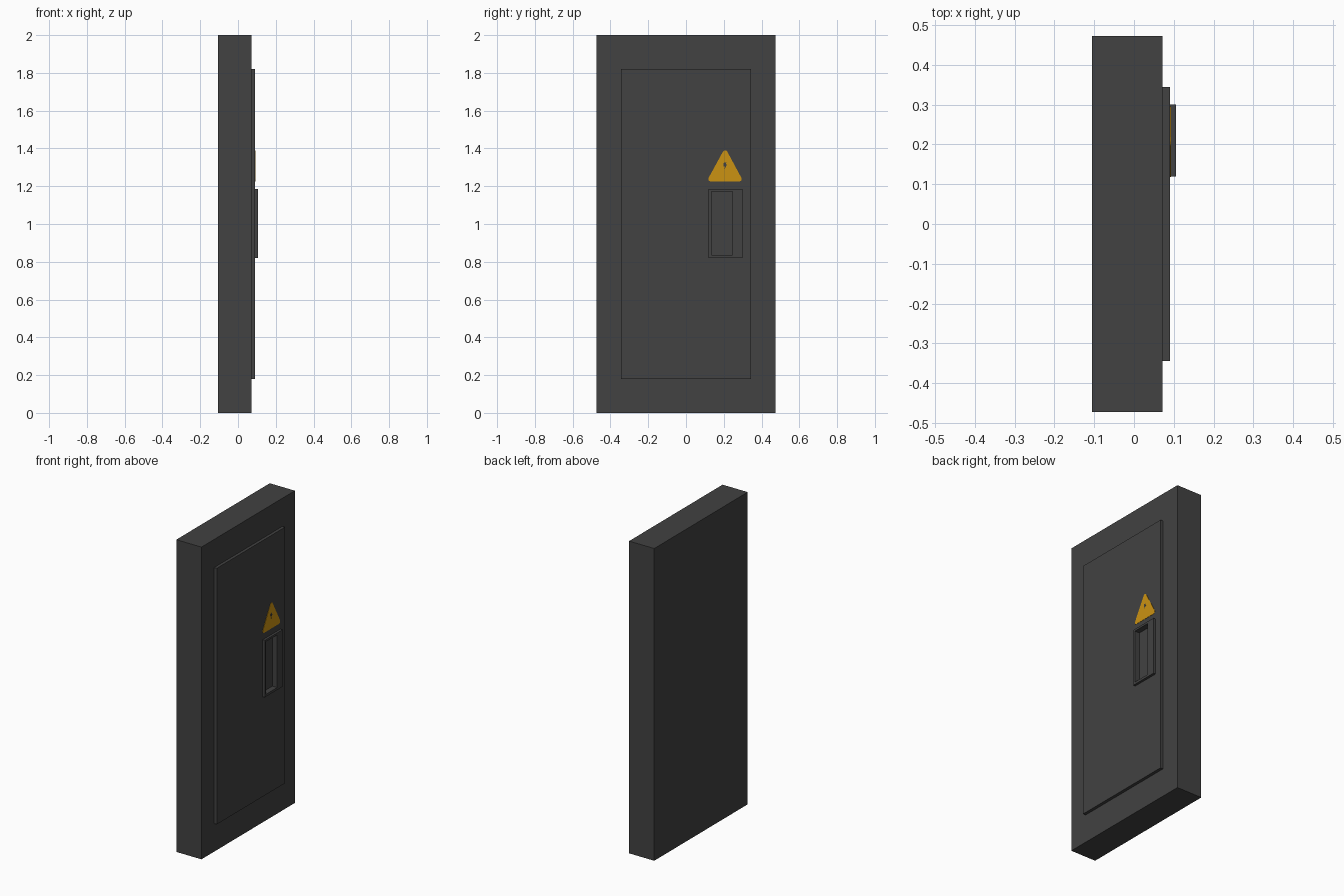
import bpy, bmesh, math
from mathutils import Vector

if "Cube" in bpy.data.objects:
    bpy.data.objects.remove(bpy.data.objects["Cube"])


def material(name, rgb):
    m = bpy.data.materials.new(name)
    m.diffuse_color = (*rgb, 1.0)
    m.use_nodes = True
    m.node_tree.nodes["Principled BSDF"].inputs["Base Color"].default_value = m.diffuse_color
    return m


GREY = material("dark grey metal", (0.054, 0.054, 0.054))
YELLOW = material("warning yellow", (0.60, 0.29, 0.006))


def finish(bm, name, mat):
    bmesh.ops.recalc_face_normals(bm, faces=bm.faces)
    me = bpy.data.meshes.new(name)
    bm.to_mesh(me)
    bm.free()
    me.materials.append(mat)
    ob = bpy.data.objects.new(name, me)
    bpy.context.collection.objects.link(ob)
    return ob


def plate(name, pts, x0, x1, mat):
    """Extrude a (y, z) outline from x0 to x1."""
    bm = bmesh.new()
    face = bm.faces.new([bm.verts.new((x0, y, z)) for y, z in pts])
    ext = bmesh.ops.extrude_face_region(bm, geom=[face], use_keep_orig=True)
    verts = [g for g in ext["geom"] if isinstance(g, bmesh.types.BMVert)]
    bmesh.ops.translate(bm, verts=verts, vec=(x1 - x0, 0, 0))
    return finish(bm, name, mat)


def rect(y0, y1, z0, z1):
    return [(y0, z0), (y1, z0), (y1, z1), (y0, z1)]


def frame(name, outer, hole, x0, x1, mat):
    """Raised plate with a rectangular opening; open where it meets the part behind."""
    bm = bmesh.new()
    loops = {(i, x): [bm.verts.new((x, y, z)) for y, z in r]
             for i, r in enumerate((outer, hole)) for x in (x0, x1)}

    def bridge(a, b):
        for i in range(4):
            j = (i + 1) % 4
            bm.faces.new((a[i], a[j], b[j], b[i]))

    bridge(loops[0, x0], loops[0, x1])
    bridge(loops[0, x1], loops[1, x1])
    bridge(loops[1, x1], loops[1, x0])
    ob = finish(bm, name, mat)
    # make sure the front points to +x
    if any(p.normal.x < -0.5 for p in ob.data.polygons):
        ob.data.flip_normals()
    return ob


# cabinet / door body
plate("door_body", rect(-0.473, 0.473, 0, 2), -0.106, 0.072, GREY)

# raised panel and handle surround, both open at the grip recess
recess = rect(0.134, 0.245, 0.835, 1.172)
frame("raised_panel", rect(-0.345, 0.345, 0.18, 1.82), recess, 0.072, 0.091, GREY)
frame("handle_surround", rect(0.12, 0.30, 0.82, 1.185), recess, 0.091, 0.106, GREY)

# warning triangle with rounded corners
r = 0.013
centres = [(0.131, 1.238), (0.282, 1.238), (0.207, 1.377)]
outline = []
for (cy, cz), start in zip(centres, (150, 270, 30)):
    for k in range(5):
        a = math.radians(start + k * 30)
        outline.append((cy + r * math.cos(a), cz + r * math.sin(a)))
plate("warning_triangle", outline, 0.0905, 0.0925, YELLOW)

# small dark bolt mark in the triangle
bolt = [(0.200, 1.325), (0.214, 1.325), (0.211, 1.314), (0.217, 1.314),
        (0.203, 1.288), (0.206, 1.305), (0.198, 1.305)]
plate("bolt_mark", bolt, 0.092, 0.0932, GREY)
